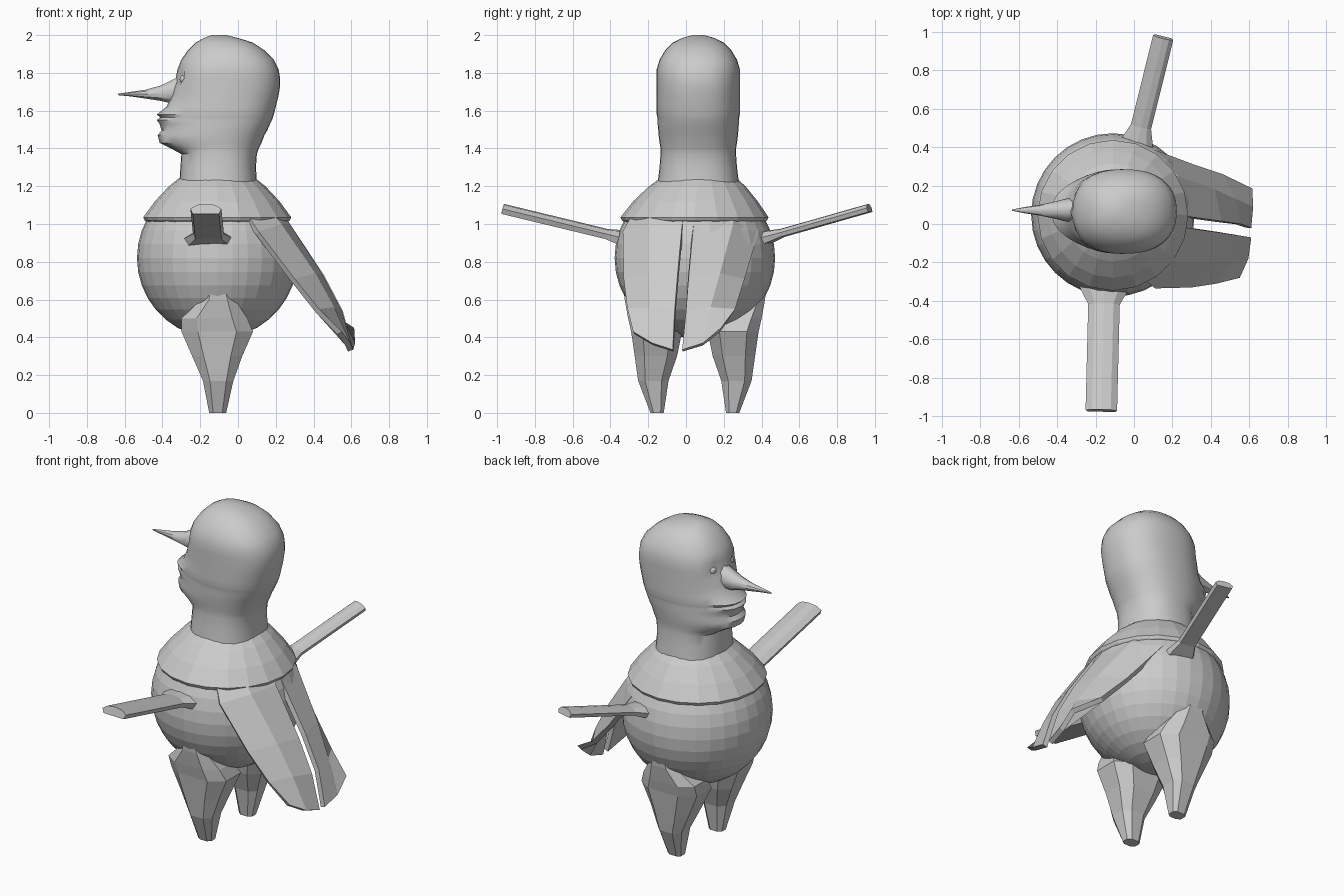
import bpy, bmesh
from math import sin, cos, pi, exp, copysign
from mathutils import Vector

if "Cube" in bpy.data.objects:
    bpy.data.objects.remove(bpy.data.objects["Cube"])

CX, CY = -0.11, 0.047          # vertical axis of the body
HY = 0.065                     # middle of the head


def loft(name, rings, closed=True, caps=True):
    """Skin a list of point rings into one object."""
    bm = bmesh.new()
    rows = [[bm.verts.new(p) for p in r] for r in rings]
    n = len(rows[0])
    for a, b in zip(rows, rows[1:]):
        for i in range(n if closed else n - 1):
            j = (i + 1) % n
            bm.faces.new((a[i], a[j], b[j], b[i]))
    if caps and closed:
        bm.faces.new(rows[0][::-1])
        bm.faces.new(rows[-1])
    bmesh.ops.recalc_face_normals(bm, faces=bm.faces)
    me = bpy.data.meshes.new(name)
    bm.to_mesh(me)
    bm.free()
    ob = bpy.data.objects.new(name, me)
    bpy.context.collection.objects.link(ob)
    return ob


def smooth(ob, angle=0.6):
    bpy.ops.object.select_all(action='DESELECT')
    ob.select_set(True)
    bpy.context.view_layer.objects.active = ob
    bpy.ops.object.shade_smooth_by_angle(angle=angle)


def power(v, e):
    return copysign(abs(v) ** e, v)


# Round belly
bpy.ops.mesh.primitive_uv_sphere_add(segments=32, ring_count=18, radius=0.425,
                                     location=(CX, CY, 0.82))
bpy.context.object.name = "belly"

# Head and neck: z, front x, back x, half width, face protrusion
head_rows = [
    (1.22, -.31, .10, .215, 0), (1.30, -.305, .095, .205, 0), (1.37, -.30, .10, .20, 0),
    (1.40, -.31, .11, .20, .045), (1.43, -.33, .125, .205, .085), (1.47, -.335, .14, .21, .09),
    (1.495, -.335, .155, .212, .07), (1.53, -.33, .17, .215, .085), (1.55, -.33, .18, .215, .10),
    (1.565, -.33, .185, .217, .082), (1.58, -.33, .19, .22, .10), (1.62, -.33, .20, .22, .05),
    (1.68, -.33, .215, .22, .02), (1.73, -.33, .223, .22, .01), (1.77, -.33, .223, .22, 0),
    (1.82, -.32, .215, .22, 0), (1.87, -.30, .19, .205, 0), (1.92, -.265, .14, .175, 0),
    (1.96, -.225, .08, .135, 0), (1.985, -.18, 0, .085, 0), (2.0, -.14, -.06, .03, 0)]


def head_ring(z, xf, xb, hw, p, n=32):
    pts = []
    for i in range(n):
        t = 2 * pi * i / n
        x = (xf + xb) / 2 + (xb - xf) / 2 * power(cos(t), .85)
        y = hw * power(sin(t), .85)
        front = max(0, -cos(t))
        x -= p * front ** 3
        if front > 0:          # eye sockets
            x += .03 * exp(-((abs(y) - .085) / .035) ** 2 - ((z - 1.765) / .03) ** 2)
        pts.append((x, HY + y, z))
    return pts


smooth(loft("head_and_neck", [head_ring(*r) for r in head_rows]))

# Eyes
for s in (-1, 1):
    bpy.ops.mesh.primitive_uv_sphere_add(segments=12, ring_count=8, radius=0.024,
                                         location=(-.285, HY + s * .085, 1.765))
    bpy.context.object.name = "eye"

# Pointed beak: x, bottom z, top z, half width
beak = [(-.28, 1.63, 1.80, .06), (-.35, 1.635, 1.765, .06), (-.41, 1.65, 1.735, .045),
        (-.49, 1.663, 1.712, .028), (-.57, 1.675, 1.70, .016), (-.635, 1.682, 1.69, .003)]
smooth(loft("beak", [[(x, .072 + w * cos(2 * pi * i / 10),
                       (b + t) / 2 + (t - b) / 2 * sin(2 * pi * i / 10)) for i in range(10)]
                     for x, b, t, w in beak]))

# Shoulder cape: z, radius, centre blend towards the neck
cape = [(1.24, .205, .065), (1.20, .255, .06), (1.12, .33, .05), (1.035, .392, .045),
        (1.02, .385, .045), (.99, .35, .045)]
loft("shoulder_cape", [[(CX + r * cos(2 * pi * i / 20), cy + r * sin(2 * pi * i / 20), z)
                        for i in range(20)] for z, r, cy in cape])

# Coat tails: rows from shoulder to tip, each outer, middle, inner
tail_right = [
    [(.03, -.27, 1.08), (.14, -.17, 1.11), (.19, 0, 1.12)],
    [(.11, -.335, .96), (.23, -.20, 1.0), (.275, -.02, 1.0)],
    [(.30, -.33, .71), (.41, -.20, .74), (.45, -.045, .73)],
    [(.43, -.31, .55), (.51, -.19, .56), (.55, -.06, .54)],
    [(.55, -.28, .43), (.595, -.18, .37), (.61, -.07, .335)]]
tail_left = [
    [(.03, .35, 1.08), (.14, .24, 1.11), (.19, .04, 1.12)],
    [(.11, .385, .96), (.23, .25, 1.0), (.275, .04, 1.0)],
    [(.31, .31, .71), (.42, .18, .74), (.455, .015, .73)],
    [(.46, .26, .55), (.53, .13, .56), (.555, 0, .54)],
    [(.615, .185, .45), (.62, .09, .37), (.61, -.02, .335)]]
for name, rows in (("coat_tail_right", tail_right), ("coat_tail_left", tail_left)):
    ob = loft(name, rows, closed=False)
    n = ob.data.polygons[2].normal
    mod = ob.modifiers.new("thickness", 'SOLIDIFY')
    mod.thickness = 0.03
    mod.offset = -1 if n.x > 0 else 1

# Legs: z, min x, max x, inner and outer distance from the middle
leg = [(0, -.155, -.06, .163, .237), (.17, -.19, -.02, .135, .305), (.30, -.25, .03, .088, .325),
       (.43, -.31, .09, .06, .345), (.50, -.31, .06, .11, .36), (.60, -.20, -.01, .21, .376),
       (.73, -.16, -.06, .30, .385)]
for name, s in (("leg_right", -1), ("leg_left", 1)):
    loft(name, [[((a + b) / 2 + (b - a) / 2 * power(cos(2 * pi * (i + .5) / 8), .7),
                  CY + s * ((c + d) / 2 + (d - c) / 2 * power(sin(2 * pi * (i + .5) / 8), .7)), z)
                 for i in range(8)] for z, a, b, c, d in leg])


# Stick arms with a flared root
def arm(name, root, tip, width, thick):
    root, tip = Vector(root), Vector(tip)
    d = (tip - root).normalized()
    side = d.cross(Vector((0, 0, 1))).normalized()
    up = side.cross(d)
    section = [(-1, 0), (-.85, -1), (.85, -1), (1, 0), (.6, .8), (0, 1), (-.6, .8)]
    rings = []
    for t, k in ((-.10, 1.9), (-.02, 1.45), (.05, 1), ((tip - root).length, 1)):
        rings.append([root + d * t + side * u * width * k + up * v * thick * k
                      for u, v in section])
    loft(name, rings)


arm("arm_right", (-.155, -.37, .935), (-.17, -.97, 1.08), .082, .027)
arm("arm_left", (.025, .46, .94), (.152, .97, 1.085), .054, .022)
